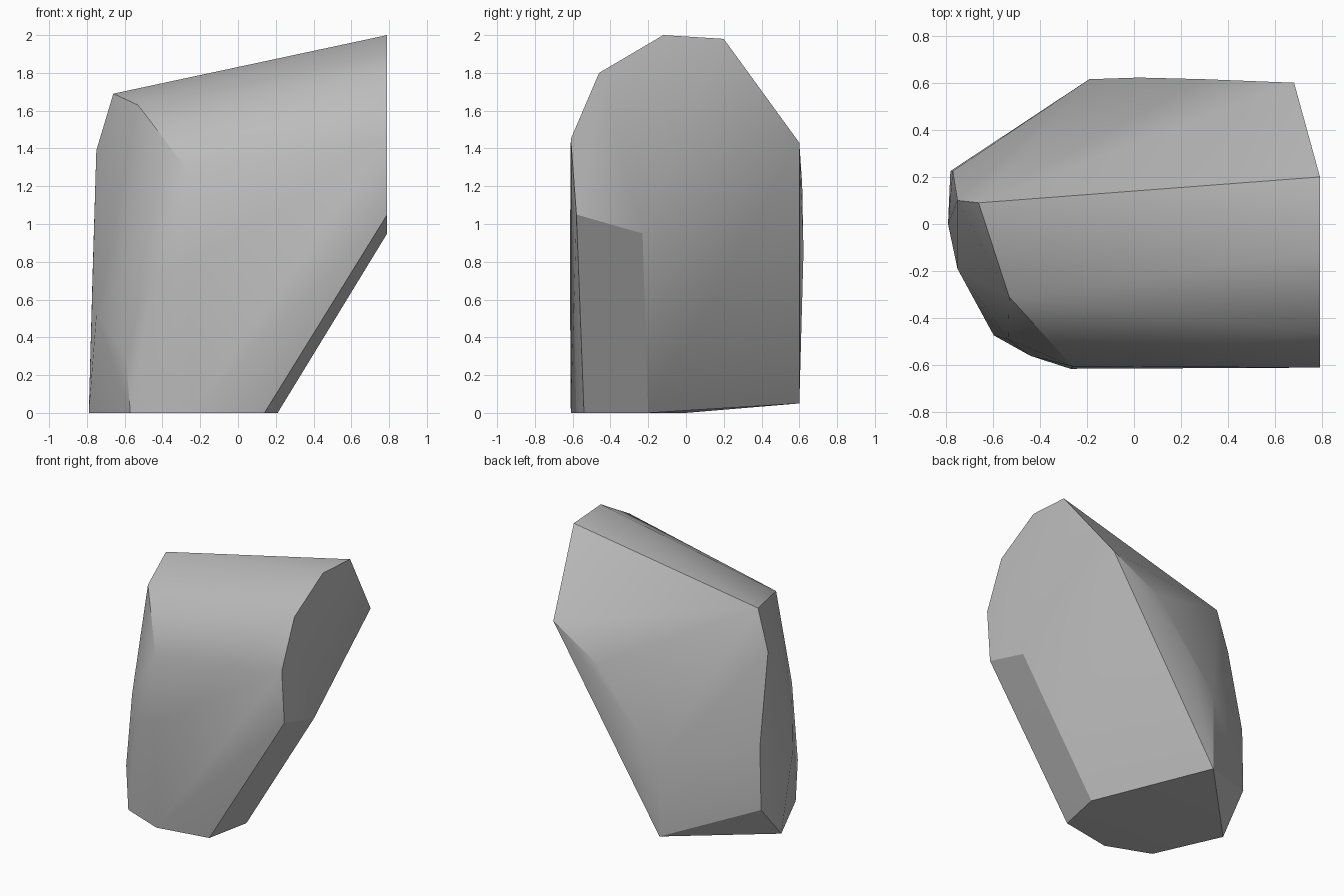
import bpy
import bmesh
from math import radians

# Remove the default cube only
default_cube = bpy.data.objects.get("Cube")
if default_cube:
    bpy.data.objects.remove(default_cube, do_unlink=True)


def make_material(name, colour):
    material = bpy.data.materials.new(name)
    material.use_nodes = True
    material.diffuse_color = colour
    for node in material.node_tree.nodes:
        if node.type == "BSDF_PRINCIPLED":
            node.inputs["Base Color"].default_value = colour
    return material


def make_hull(name, points, material, smooth_angle):
    """Wrap the corner points in a convex skin with sharp main edges."""
    bm = bmesh.new()
    for point in points:
        bm.verts.new(point)
    result = bmesh.ops.convex_hull(bm, input=bm.verts[:])
    unused = result["geom_interior"] + result["geom_unused"]
    loose = {item for item in unused if isinstance(item, bmesh.types.BMVert)}
    bmesh.ops.delete(bm, geom=list(loose), context="VERTS")
    bmesh.ops.recalc_face_normals(bm, faces=bm.faces[:])
    mesh = bpy.data.meshes.new(name)
    bm.to_mesh(mesh)
    bm.free()
    mesh.materials.append(material)
    rock = bpy.data.objects.new(name, mesh)
    bpy.context.collection.objects.link(rock)
    bpy.ops.object.select_all(action="DESELECT")
    rock.select_set(True)
    bpy.context.view_layer.objects.active = rock
    bpy.ops.object.shade_smooth_by_angle(angle=smooth_angle)
    return rock


# Flat broken end: outline in y and z on one plane
END_X = 0.79
end_outline = [(-0.61, 1.45), (-0.46, 1.8), (-0.12, 2), (0.2, 1.98),
               (-0.23, 0.95), (-0.58, 1.05)]
end_corners = [(END_X, y, z) for y, z in end_outline]

# Flat foot: outline in x and y on the ground
foot_outline = [(0.21, -0.2), (0.14, -0.54), (-0.25, -0.61),
                (-0.57, -0.485), (-0.79, 0)]
foot_corners = [(x, y, 0) for x, y in foot_outline]

# Upper ridge at the narrow side
ridge_corners = [(-0.66, 0.09, 1.69), (-0.53, -0.31, 1.63)]

# Narrow side, from the shoulder down
narrow_corners = [(-0.75, 0.1, 1.39), (-0.77, 0.225, 0.73),
                  (-0.78, 0.225, 0.26), (-0.75, -0.19, 0.52)]

# Chipped front corner and front bulge
front_corners = [(-0.535, -0.49, 0.88), (-0.596, -0.473, 0.32),
                 (-0.44, -0.56, 0.75), (-0.26, -0.605, 1.28),
                 (-0.27, -0.615, 0.78)]

# Shallow curved edge along the back
back_corners = [(0.68, 0.6, 1.43), (0.3, 0.615, 1.21), (0.02, 0.622, 0.85),
                (-0.19, 0.615, 0.62), (-0.2, 0.6, 0.05)]

stone = make_material("grey stone", (0.5, 0.5, 0.5, 1))
make_hull("rock", end_corners + foot_corners + ridge_corners + narrow_corners
          + front_corners + back_corners, stone, radians(30))
